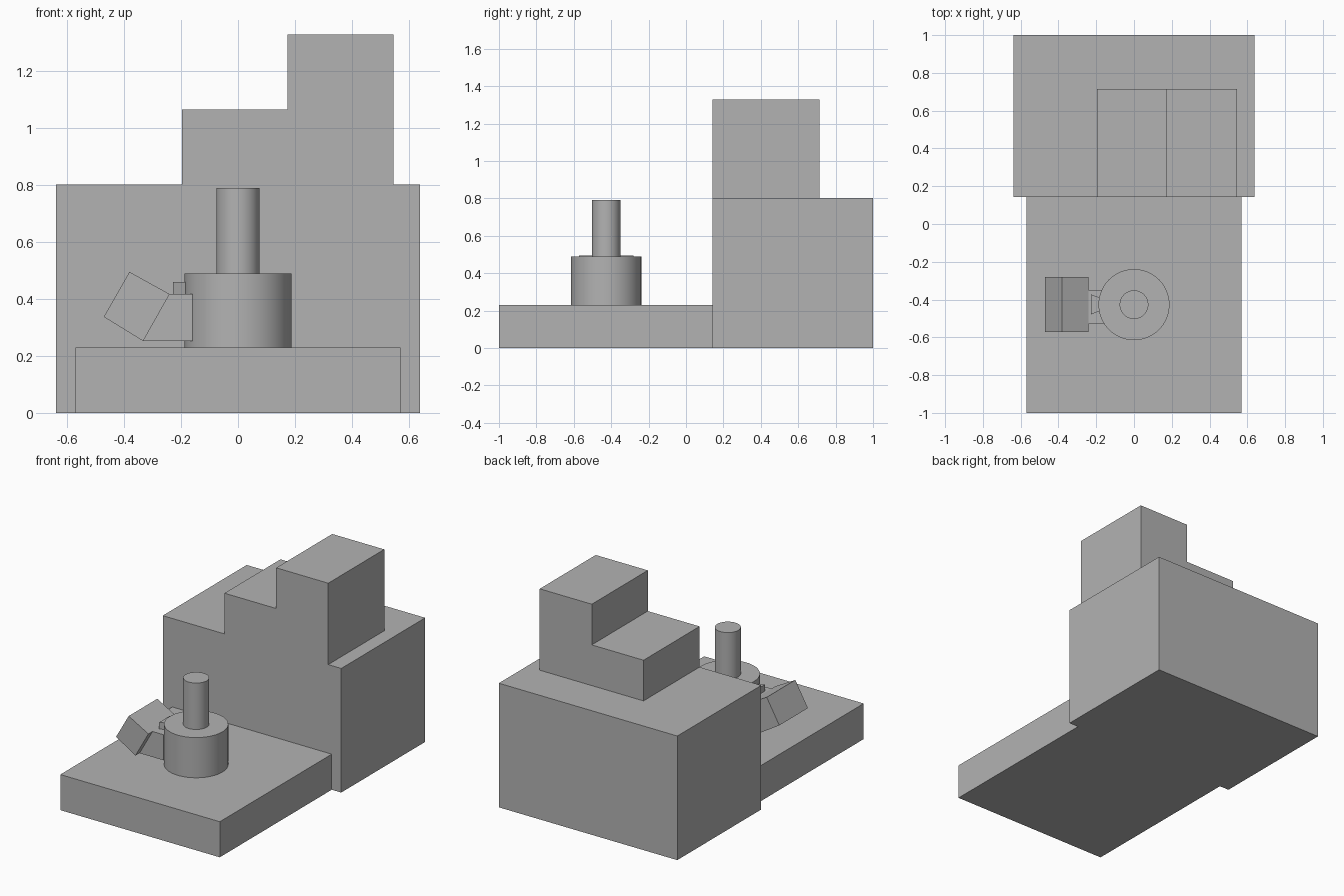
import bpy
import bmesh
from math import radians

cube = bpy.data.objects.get("Cube")
if cube:
    bpy.data.objects.remove(cube, do_unlink=True)

grey = bpy.data.materials.new("plain grey")
grey.use_nodes = True
colour = (0.45, 0.45, 0.45, 1)
grey.diffuse_color = colour
grey.node_tree.nodes["Principled BSDF"].inputs["Base Color"].default_value = colour


def prism(name, outline, low, high, axis="z"):
    """Extrude an outline: (x, y) along z, or (x, z) along y."""
    bm = bmesh.new()
    place = (lambda a, b, d: (a, b, d)) if axis == "z" else (lambda a, b, d: (a, d, b))
    face = bm.faces.new([bm.verts.new(place(a, b, low)) for a, b in outline])
    moved = bmesh.ops.extrude_face_region(bm, geom=[face])["geom"]
    shift = place(0, 0, high - low)
    bmesh.ops.translate(bm, vec=shift, verts=[v for v in moved if isinstance(v, bmesh.types.BMVert)])
    bmesh.ops.recalc_face_normals(bm, faces=bm.faces)
    mesh = bpy.data.meshes.new(name)
    bm.to_mesh(mesh)
    bm.free()
    mesh.materials.append(grey)
    obj = bpy.data.objects.new(name, mesh)
    bpy.context.collection.objects.link(obj)
    return obj


def block(name, x, y, z):
    outline = [(x[0], y[0]), (x[1], y[0]), (x[1], y[1]), (x[0], y[1])]
    return prism(name, outline, *z)


def cylinder(name, radius, bottom, top):
    bpy.ops.mesh.primitive_cylinder_add(vertices=64, radius=radius, depth=top - bottom,
                                        location=(0, -0.427, (bottom + top) / 2))
    obj = bpy.context.object
    obj.name = name
    obj.data.materials.append(grey)
    bpy.ops.object.shade_smooth_by_angle(angle=radians(30))


# Main masses
block("front_platform", (-0.57, 0.57), (-1, 0.143), (0, 0.23))
block("rear_block", (-0.638, 0.638), (0.143, 1), (0, 0.802))

# Stepped tower on the rear block
steps = [(-0.197, 0.802), (0.545, 0.802), (0.545, 1.328), (0.173, 1.328), (0.173, 1.065), (-0.197, 1.065)]
prism("stepped_tower", steps, 0.143, 0.715, "y")

# Round drum and post
cylinder("drum", 0.188, 0.23, 0.49)
cylinder("post", 0.076, 0.49, 0.79)

# Side neck, tapered tab and tilted box
neck = [(-0.333, 0.252), (-0.16, 0.252), (-0.16, 0.417), (-0.24, 0.417)]
prism("side_neck", neck, -0.53, -0.35, "y")
tab = [(-0.228, -0.479), (-0.18, -0.46), (-0.18, -0.39), (-0.228, -0.373)]
prism("neck_tab", tab, 0.417, 0.46)
tilted = [(-0.381, 0.495), (-0.471, 0.337), (-0.333, 0.252), (-0.24, 0.417)]
prism("tilted_box", tilted, -0.572, -0.28, "y")
